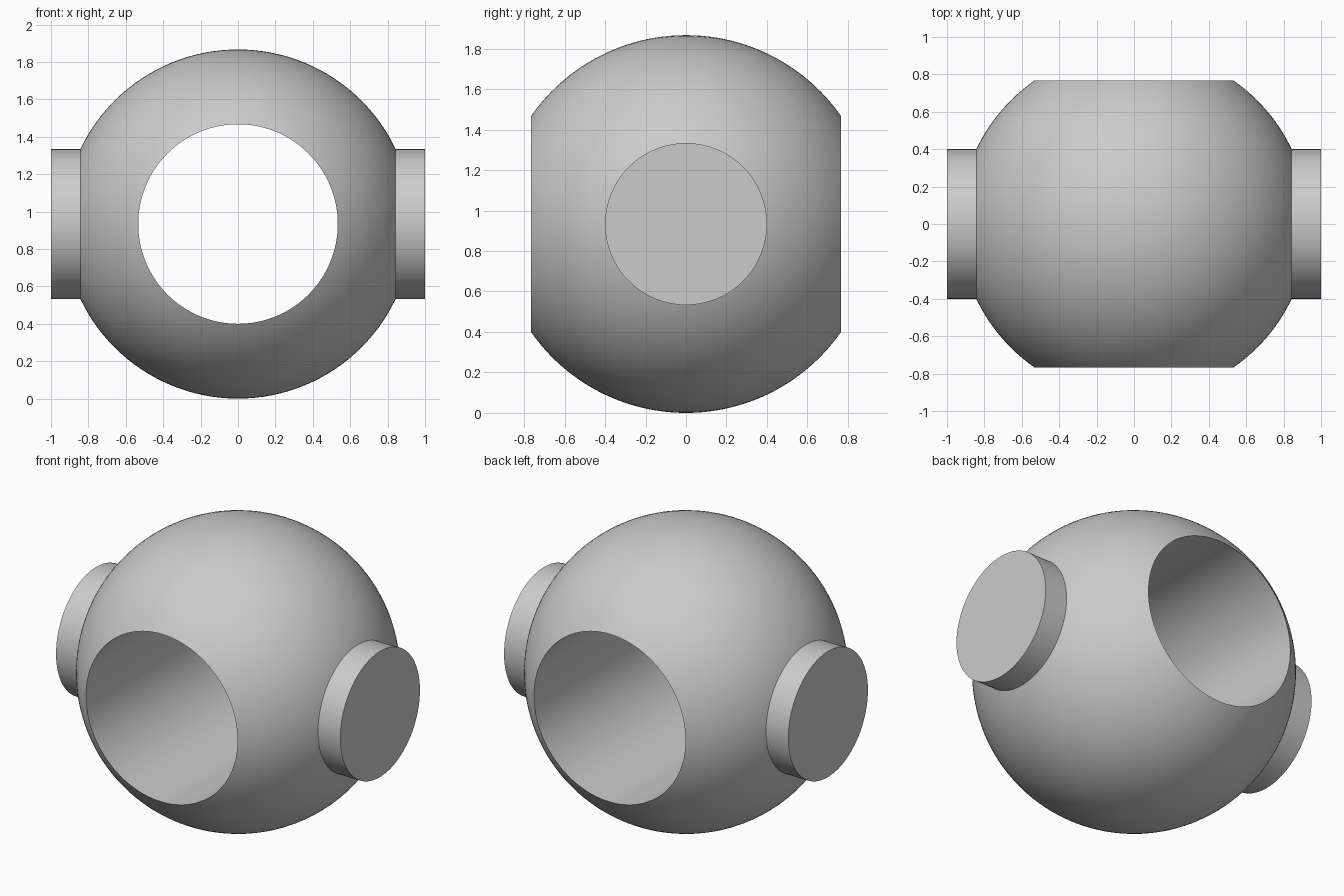
import bpy, bmesh, math
from mathutils import Matrix, Vector

SPHERE_R, BORE_R, PIN_R = 14 / 15, 8 / 15, 0.4
CENTRE = Vector((0, 0, SPHERE_R))
SEGMENTS = 128

cube = bpy.data.objects.get("Cube")
if cube:
    bpy.data.objects.remove(cube, do_unlink=True)

grey = bpy.data.materials.new("plain_grey")
grey.use_nodes = True
colour = (0.6, 0.6, 0.6, 1)
grey.diffuse_color = colour
grey.node_tree.nodes["Principled BSDF"].inputs["Base Color"].default_value = colour


def add_part(name, bm):
    """Turn a bmesh into a smooth, sharp-edged object at the model centre."""
    bmesh.ops.recalc_face_normals(bm, faces=bm.faces[:])
    mesh = bpy.data.meshes.new(name)
    bm.to_mesh(mesh)
    bm.free()
    mesh.materials.append(grey)
    obj = bpy.data.objects.new(name, mesh)
    obj.location = CENTRE
    bpy.context.collection.objects.link(obj)
    bpy.ops.object.select_all(action="DESELECT")
    obj.select_set(True)
    bpy.context.view_layer.objects.active = obj
    bpy.ops.object.shade_smooth_by_angle(angle=math.radians(30))
    return obj


# Bored ball: an arc closed by the straight bore wall, spun around y
bm = bmesh.new()
rim = math.acos(BORE_R / SPHERE_R)
steps = 48
arc = []
for i in range(steps + 1):
    a = -rim + 2 * rim * i / steps
    arc.append(bm.verts.new((SPHERE_R * math.cos(a), SPHERE_R * math.sin(a), 0)))
profile = [bm.edges.new((arc[i], arc[i - 1])) for i in range(len(arc))]
bmesh.ops.spin(bm, geom=arc + profile, cent=(0, 0, 0), axis=(0, 1, 0),
               angle=math.tau, steps=SEGMENTS, use_merge=True)
bmesh.ops.remove_doubles(bm, verts=bm.verts[:], dist=1e-5)
add_part("bored_ball", bm)

# Side pins: short solid cylinders rooted in the ball wall
inner, outer = 0.8, 1.0
for name, side in (("left_pin", 1), ("right_pin", -1)):
    bm = bmesh.new()
    place = (Matrix.Translation((side * (inner + outer) / 2, 0, 0))
             @ Matrix.Rotation(math.pi / 2, 4, "Y"))
    bmesh.ops.create_cone(bm, cap_ends=True, segments=SEGMENTS, radius1=PIN_R,
                          radius2=PIN_R, depth=outer - inner, matrix=place)
    add_part(name, bm)
